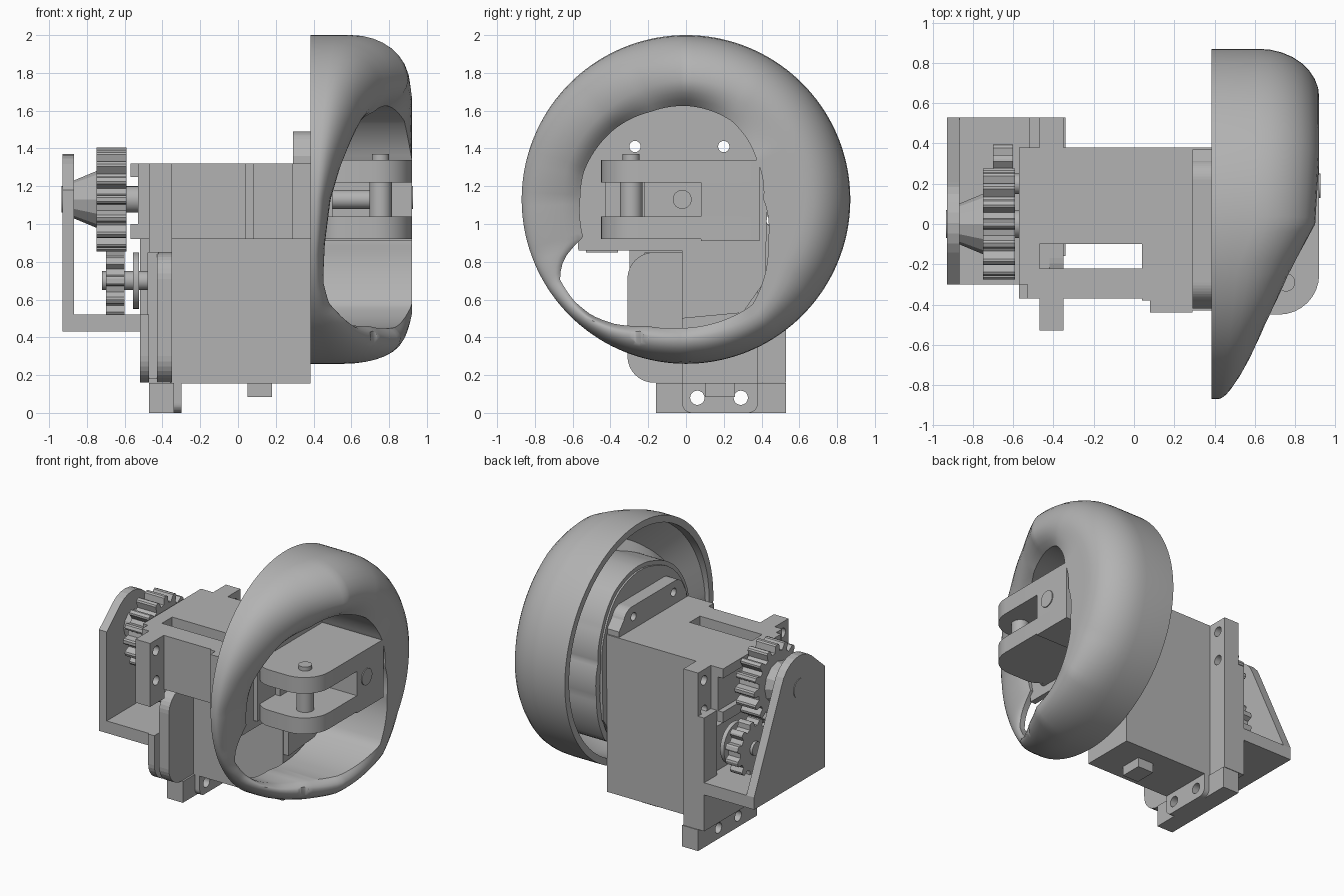
import bpy, bmesh
from math import sin, cos, pi, radians

cube = bpy.data.objects.get("Cube")
if cube:
    bpy.data.objects.remove(cube, do_unlink=True)

grey = bpy.data.materials.new("plain grey")
grey.use_nodes = True
tone = (0.45, 0.45, 0.45, 1)
grey.diffuse_color = tone
grey.node_tree.nodes["Principled BSDF"].inputs["Base Color"].default_value = tone


def finish(name, bm, smooth=None):
    bmesh.ops.recalc_face_normals(bm, faces=bm.faces)
    mesh = bpy.data.meshes.new(name)
    bm.to_mesh(mesh)
    bm.free()
    mesh.materials.append(grey)
    obj = bpy.data.objects.new(name, mesh)
    bpy.context.collection.objects.link(obj)
    if smooth:
        select(obj)
        bpy.ops.object.shade_smooth_by_angle(angle=radians(smooth))
    return obj


def select(obj):
    bpy.ops.object.select_all(action='DESELECT')
    obj.select_set(True)
    bpy.context.view_layer.objects.active = obj


def place(axis, a, b, depth):
    return {'x': (depth, a, b), 'y': (a, depth, b), 'z': (a, b, depth)}[axis]


def prism(name, axis, points, lo, hi, smooth=None):
    """Extrude a flat outline along one axis."""
    bm = bmesh.new()
    low = [bm.verts.new(place(axis, a, b, lo)) for a, b in points]
    high = [bm.verts.new(place(axis, a, b, hi)) for a, b in points]
    bm.faces.new(low)
    bm.faces.new(high)
    n = len(points)
    for i in range(n):
        j = (i + 1) % n
        bm.faces.new((low[i], low[j], high[j], high[i]))
    return finish(name, bm, smooth)


def box(name, x, y, z):
    return prism(name, 'z', [(x[0], y[0]), (x[1], y[0]), (x[1], y[1]), (x[0], y[1])], *z)


def arc(a, b, r, start, end, steps=8):
    span = [radians(start + (end - start) * i / steps) for i in range(steps + 1)]
    return [(a + r * cos(t), b + r * sin(t)) for t in span]


def rod(name, axis, center, r, lo, hi, sides=32):
    return prism(name, axis, arc(*center, r, 0, 360, sides)[:-1], lo, hi, 40)


def drill(obj, axis, centers, r, lo, hi):
    for center in centers:
        cutter = rod("cutter", axis, center, r, lo, hi, 20)
        cutter.hide_render = True
        mod = obj.modifiers.new("hole", 'BOOLEAN')
        mod.operation, mod.object, mod.solver = 'DIFFERENCE', cutter, 'EXACT'
        select(obj)
        bpy.ops.object.modifier_apply(modifier=mod.name)
        bpy.data.objects.remove(cutter, do_unlink=True)


# Round cover: angle, rim depth, opening depth, opening radius
RIM = [(0, .92, .92, .41), (30, .92, .92, .43), (60, .92, .88, .48), (90, .9, .79, .495),
       (112, .77, .72, .5), (135, .66, .6, .53), (165, .54, .5, .56), (180, .49, .47, .56),
       (200, .46, .45, .58), (206, .455, .44, .72), (212, .45, .44, .79), (222, .48, .47, .8),
       (231, .56, .5, .79), (240, .63, .57, .76), (253, .74, .69, .7), (270, .86, .82, .68),
       (302, .92, .92, .66), (314, .92, .92, .59), (332, .92, .92, .49), (360, .92, .92, .41)]
RADIUS, MID, WALL, BACK = .87, 1.13, .05, .385


def rim_at(angle):
    for p, q in zip(RIM, RIM[1:]):
        if angle <= q[0]:
            f = (angle - p[0]) / (q[0] - p[0])
            return [u + (v - u) * f for u, v in zip(p[1:], q[1:])]


def cover_section(angle):
    edge, lip, hole = rim_at(angle)
    deep = min(.3, (edge - BACK) * .7)
    wide = min(.24, (RADIUS - hole) * .7)
    pts = [(RADIUS, BACK)]
    pts += [(RADIUS - wide + wide * cos(t * pi / 16), edge - deep + deep * sin(t * pi / 16))
            for t in range(9)]
    step = (RADIUS - wide - hole) / 4
    for i in (1, 2, 3, 4):
        f = i / 4
        pts.append((RADIUS - wide - step * i, edge + (lip - edge) * f * f))
    inner = min(hole + WALL, .805)
    shoulder = max(inner + .005, min(RADIUS - wide, RADIUS - WALL - .003))
    pts += [(hole, .4), (inner, .4), (inner, max(lip - WALL, .41)),
            (shoulder, max(edge - WALL, .41)),
            (RADIUS - WALL, max(edge - deep, .405)), (RADIUS - WALL, BACK)]
    return pts


bm = bmesh.new()
rings = []
STEPS = 144
for k in range(STEPS):
    angle = 360 * k / STEPS
    t = radians(angle)
    rings.append([bm.verts.new((x, r * cos(t), MID + r * sin(t))) for r, x in cover_section(angle)])
for k in range(STEPS):
    a, b = rings[k], rings[(k + 1) % STEPS]
    for i in range(len(a)):
        j = (i + 1) % len(a)
        bm.faces.new((a[i], a[j], b[j], b[i]))
cover = finish("round_cover", bm, 35)
drill(cover, 'z', [(.76, -.28)], .06, .2, .6)

# Plate closing the back of the cover opening
outline = []
for angle in range(0, 200, 8):
    r = rim_at(angle)[2] + .02
    outline.append((r * cos(radians(angle)), MID + r * sin(radians(angle))))
outline += [(-.57, .86), (-.02, .86), (-.02, .5), (.3, .53), (.42, .7)]
bolts = [(-.27, 1.41), (.2, 1.41)]
back_plate = prism("cover_back_plate", 'x', outline, .387, .43)
drill(back_plate, 'x', bolts, .03, .3, .5)

# Bolted flange on the body
flange = prism("bolt_flange", 'x', [(-.42, 1.2), (.37, 1.2), (.37, 1.36)]
               + arc(.22, 1.39, .1, 20, 90) + arc(-.29, 1.39, .1, 90, 160) + [(-.42, 1.36)], .29, .388)
drill(flange, 'x', bolts, .03, .2, .5)

# Upper motor housing with its side slot
z_up = (.92, 1.32)
box("upper_motor", (-.53, .1), (-.1, .38), z_up)
box("upper_motor_rail", (-.47, .1), (-.37, -.22), z_up)
box("upper_motor_end", (-.53, -.47), (-.37, -.1), z_up)
box("upper_motor_front", (.04, .29), (-.38, .38), z_up)
box("upper_motor_cheek", (.08, .29), (-.44, -.37), z_up)
box("upper_motor_neck", (.28, .46), (-.43, .38), z_up)
box("motor_top_lip", (-.57, -.52), (-.3, .38), (1.25, 1.32))
box("motor_bottom_lip", (-.57, -.52), (-.37, .38), (.92, 1.0))

# Ears either side of the upper motor
for name, y in (("front_ear", (-.53, -.36)), ("back_ear", (.37, .53))):
    ear = box(name, (-.47, -.35), y, (.85, 1.32))
    side = -.46 if y[0] < 0 else .46
    drill(ear, 'x', [(side, 1.02), (side, 1.24)], .035, -.6, -.2)

# Lower motor, foot and clip
box("lower_motor", (-.36, .384), (-.02, .38), (.155, .93))
foot = box("foot", (-.47, -.34), (-.16, .53), (0, .157))
tab = prism("foot_tab", 'x', [(-.02, .16), (-.02, .05)] + arc(.03, .05, .05, 180, 270)
            + arc(.33, .05, .05, 270, 360) + [(.38, .16)], -.345, -.3)
for part in (foot, tab):
    drill(part, 'x', [(.06, .08), (.29, .08)], .038, -.6, -.2)
box("bottom_clip", (.05, .18), (.1, .26), (.085, .16))

# Bracket carrying the gears
prism("bracket_wall", 'x', arc(-.17, .3, .14, 180, 270) + [(.53, .16), (.53, .86)]
      + arc(-.17, .71, .14, 90, 180), -.43, -.35)
prism("bracket_web", 'x', arc(-.17, .3, .14, 180, 270) + [(.53, .16), (.53, .52), (-.31, .52)],
      -.52, -.47)
box("bracket_web_core", (-.48, -.42), (-.22, .5), (.18, .85))
box("bracket_back_post", (-.52, -.42), (.38, .53), (.16, 1.0))
box("bracket_floor", (-.93, -.47), (-.3, .53), (.43, .52))
prism("bracket_end_plate", 'x', [(-.3, .43), (.53, .43), (.53, .52)] + arc(0, 1.15, .22, 20, 130)
      + [(-.3, 1.18)], -.93, -.867)


def gear(name, center, r, teeth, lo, hi, turn=0):
    pts = []
    for i in range(teeth):
        for shift, size in ((-.32, .8), (-.2, .97), (-.1, 1), (.1, 1), (.2, .97), (.32, .8)):
            t = 2 * pi * (i + shift + turn) / teeth
            pts.append((center[0] + r * size * cos(t), center[1] + r * size * sin(t)))
    return prism(name, 'x', pts, lo, hi)


# Gear train
axle, pinion = (0, MID), (.2, .7)
gear("large_gear", axle, .275, 16, -.75, -.59)
gear("small_gear", pinion, .2, 11, -.7, -.6, .5)
rod("large_gear_shaft", 'x', axle, .07, -.88, -.5)
rod("small_gear_shaft", 'x', pinion, .05, -.72, -.4)
rod("small_gear_disc", 'x', pinion, .15, -.555, -.525)
rod("end_screw", 'x', axle, .07, -.935, -.92)

# Tapered hub between the gear and the end plate
bm = bmesh.new()
bmesh.ops.create_cone(bm, cap_ends=True, segments=12, radius1=.1, radius2=.15, depth=.12)
for v in bm.verts:
    v.co = (v.co.z - .81, v.co.x, v.co.y + MID)
finish("gear_hub", bm)

# Front fork with vertical pin
arm = [(.42, .39), (.42, -.3)] + arc(.57, -.3, .15, 180, 270) + arc(.72, -.25, .2, 270, 360) + [(.92, .39)]
for name, z in (("upper_fork_arm", (1.22, 1.34)), ("lower_fork_arm", (.92, 1.04))):
    prism(name, 'z', arm, *z, 40)
rod("fork_pin", 'z', (.755, -.29), .06, .94, 1.32)
rod("fork_pin_cap", 'z', (.755, -.29), .045, 1.3, 1.37)
rod("drive_pin", 'x', (-.02, MID), .05, .45, .7)
box("drive_block", (.42, .5), (-.22, .1), (1.03, 1.23))

# Fork block with corner screws
block = box("fork_block", (.42, .92), (.08, .39), (.91, 1.34))
corners = [(y, z) for y in (.12, .34) for z in (.965, 1.29)]
drill(block, 'x', corners, .033, .88, 1.0)
for i, spot in enumerate(corners):
    rod("corner_screw_%d" % i, 'x', spot, .022, .87, .91, 12)
rod("block_boss", 'x', (.19, MID + .01), .06, .9, .927)
